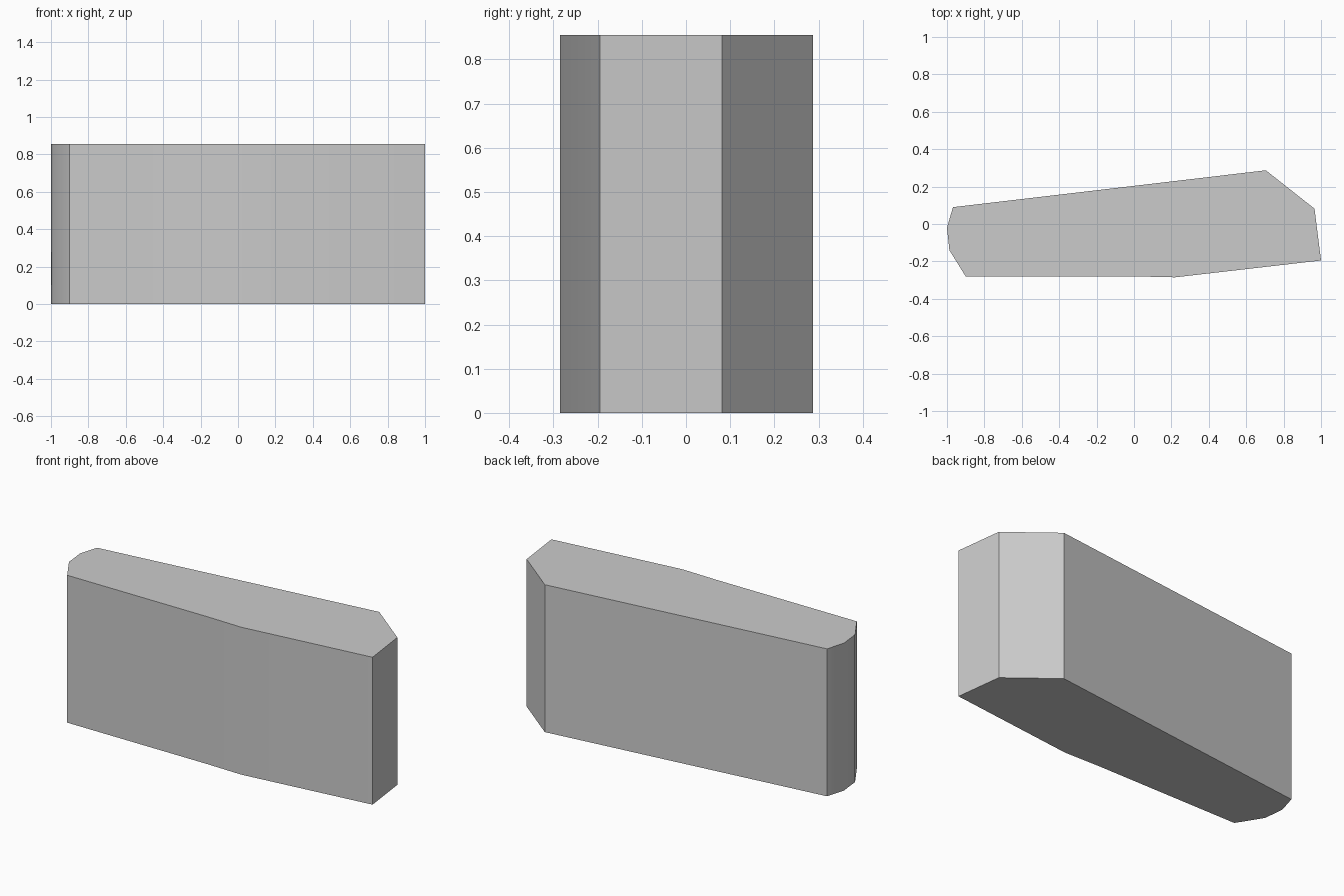
import bpy
import bmesh
import math

cube = bpy.data.objects.get("Cube")
if cube:
    bpy.data.objects.remove(cube, do_unlink=True)

HEIGHT = 0.855

# Plan outline, counter-clockwise from the front right corner
OUTLINE = [
    (-0.90, -0.28), (0.0, -0.28), (0.22, -0.285), (1.0, -0.195), (0.965, 0.082),
    (0.705, 0.287), (-0.968, 0.09), (-1.0, -0.02), (-0.987, -0.14),
]

# Single flat stone grey
grey = bpy.data.materials.new("stone_grey")
grey.use_nodes = True
colour = (0.6, 0.6, 0.6, 1.0)
grey.diffuse_color = colour
grey.node_tree.nodes["Principled BSDF"].inputs["Base Color"].default_value = colour

# Block: outline face extruded straight up
bm = bmesh.new()
base = bm.faces.new([bm.verts.new((x, y, 0)) for x, y in OUTLINE])
top = bmesh.ops.extrude_face_region(bm, geom=[base], use_keep_orig=True)
top_verts = [g for g in top["geom"] if isinstance(g, bmesh.types.BMVert)]
bmesh.ops.translate(bm, verts=top_verts, vec=(0, 0, HEIGHT))
bmesh.ops.recalc_face_normals(bm, faces=bm.faces)

mesh = bpy.data.meshes.new("stone_block")
bm.to_mesh(mesh)
bm.free()
mesh.materials.append(grey)
block = bpy.data.objects.new("stone_block", mesh)
bpy.context.collection.objects.link(block)

# Soft shading on the shallow bends, sharp corners elsewhere
bpy.ops.object.select_all(action="DESELECT")
block.select_set(True)
bpy.context.view_layer.objects.active = block
bpy.ops.object.shade_smooth_by_angle(angle=math.radians(30))
